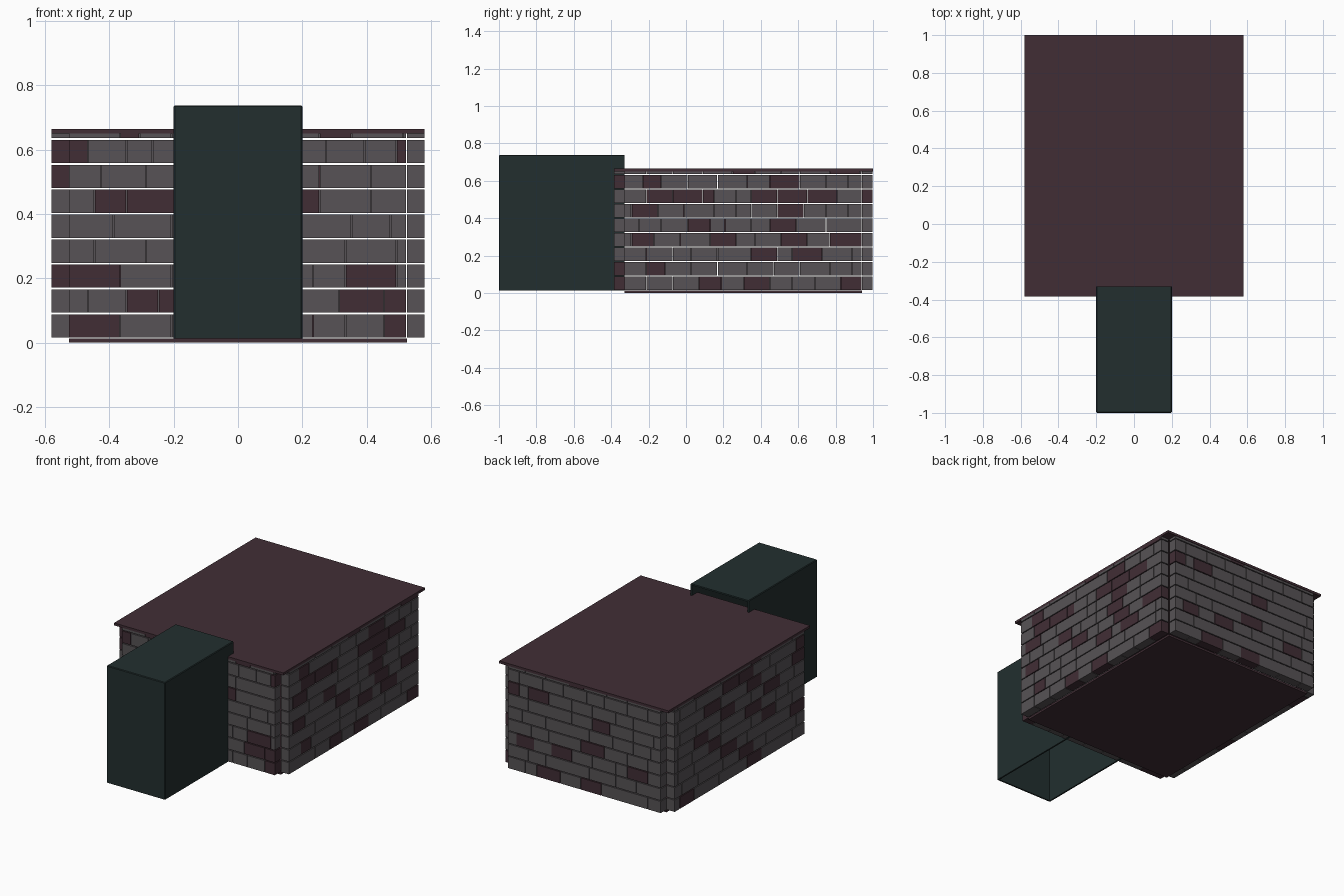
import bpy, bmesh
from mathutils import Vector

cube = bpy.data.objects.get("Cube")
if cube:
    bpy.data.objects.remove(cube, do_unlink=True)


def material(name, rgb):
    m = bpy.data.materials.new(name)
    m.use_nodes = True
    m.diffuse_color = (*rgb, 1)
    m.node_tree.nodes["Principled BSDF"].inputs["Base Color"].default_value = (*rgb, 1)
    return m


GREY = material("stone grey", (0.095, 0.086, 0.092))
RED = material("dark maroon", (0.053, 0.027, 0.036))
GREEN = material("dark green", (0.016, 0.028, 0.028))


def add_box(bm, lo, hi, index=0):
    lo, hi = Vector(lo), Vector(hi)
    made = bmesh.ops.create_cube(bm, size=1)["verts"]
    for v in made:
        v.co = (lo + hi) / 2 + v.co * (hi - lo)
    for f in {f for v in made for f in v.link_faces}:
        f.material_index = index


def finish(name, bm, *mats):
    bm.normal_update()
    mesh = bpy.data.meshes.new(name)
    bm.to_mesh(mesh)
    bm.free()
    for m in mats:
        mesh.materials.append(m)
    ob = bpy.data.objects.new(name, mesh)
    bpy.context.collection.objects.link(ob)
    return ob


def slab(name, lo, hi, mat):
    bm = bmesh.new()
    add_box(bm, lo, hi)
    return finish(name, bm, mat)


# Overall layout: inner edge of the walls, wall depth and course heights
X, FRONT, BACK, DEPTH = 0.525, -0.33, 0.942, 0.055
BASE, PITCH, COURSE, EAVES = 0.016, 0.0775, 0.072, 0.65
UNIT, JOINT = 0.02, 0.003


def brick_wall(name, courses, start, end, place):
    """Courses run bottom to top; each letter is a brick, its place in the
    alphabet gives the length, and a capital means a maroon brick."""
    bm = bmesh.new()
    step = 1 if end > start else -1
    for row, code in enumerate(courses.split()):
        z = BASE + row * PITCH
        top = min(z + COURSE, EAVES)
        a = start
        for i, letter in enumerate(code):
            b = a + step * UNIT * (ord(letter.lower()) - ord("a") + 1)
            if i == len(code) - 1 or (b - end) * step > 0:
                b = end
            if abs(b - a) > 2 * JOINT:
                lo, hi = place(min(a, b), max(a, b) - JOINT)
                add_box(bm, (*lo, z), (*hi, top), int(letter.isupper()))
            a = b
    return finish(name, bm, GREY, RED)


# Four hollow walls that leave notched corners
brick_wall("front_wall",
           "HhgghefD cfEDghiGD HhghgeHb dhghhhhb gihhdhfc dEHggHhe eghggehg CfdfgggfeB hCeghhEhg",
           -X, X, lambda a, b: ((a, FRONT - DEPTH), (b, FRONT)))
brick_wall("back_wall",
           "fdHgGhhf gfhgighe cFfGghdGf hfgdHhgf ehhghgfd ghggFhgh DcGhghfh dhghfhge fghEhgeh",
           X, -X, lambda a, b: ((a, BACK), (b, BACK + DEPTH)))
brick_wall("left_wall",
           "fggFfGffgG fEgghgghfd fgegiGdHhc bFghGegGfH dfgFdgeGhh bGghfdgGffd "
           "fGHCfdGHHg eEghhfHgfc fghhFgehHg",
           FRONT, BACK, lambda a, b: ((X, a), (X + DEPTH, b)))
brick_wall("right_wall",
           "fghGfhegGh dhgfGhgehg GfhgeHgfhg fhGehgFhge hfgHgefGhg egHfhGgehf "
           "FhgGehHgfh DgfhGHgfhg fghEghfGhe",
           FRONT, BACK, lambda a, b: ((-X - DEPTH, a), (-X, b)))

# Floor and flat roof
slab("floor", (-X, FRONT, 0), (X, BACK, 0.013), RED)
slab("roof", (-X - DEPTH, FRONT - DEPTH, EAVES), (X + DEPTH, 1, 0.665), RED)

# Entrance hood: thin shell open underneath and at the rear
bm = bmesh.new()
add_box(bm, (-0.2, -1, 0.013), (0.2, FRONT, 0.738))
bm.normal_update()
gone = [f for f in bm.faces if f.normal.z < -0.5 or f.normal.y > 0.5]
bmesh.ops.delete(bm, geom=gone, context="FACES")
hood = finish("entrance_hood", bm, GREEN)
bevel = hood.modifiers.new("edge", "BEVEL")
bevel.width, bevel.segments = 0.004, 1
shell = hood.modifiers.new("shell", "SOLIDIFY")
shell.thickness, shell.offset = 0.01, -1
